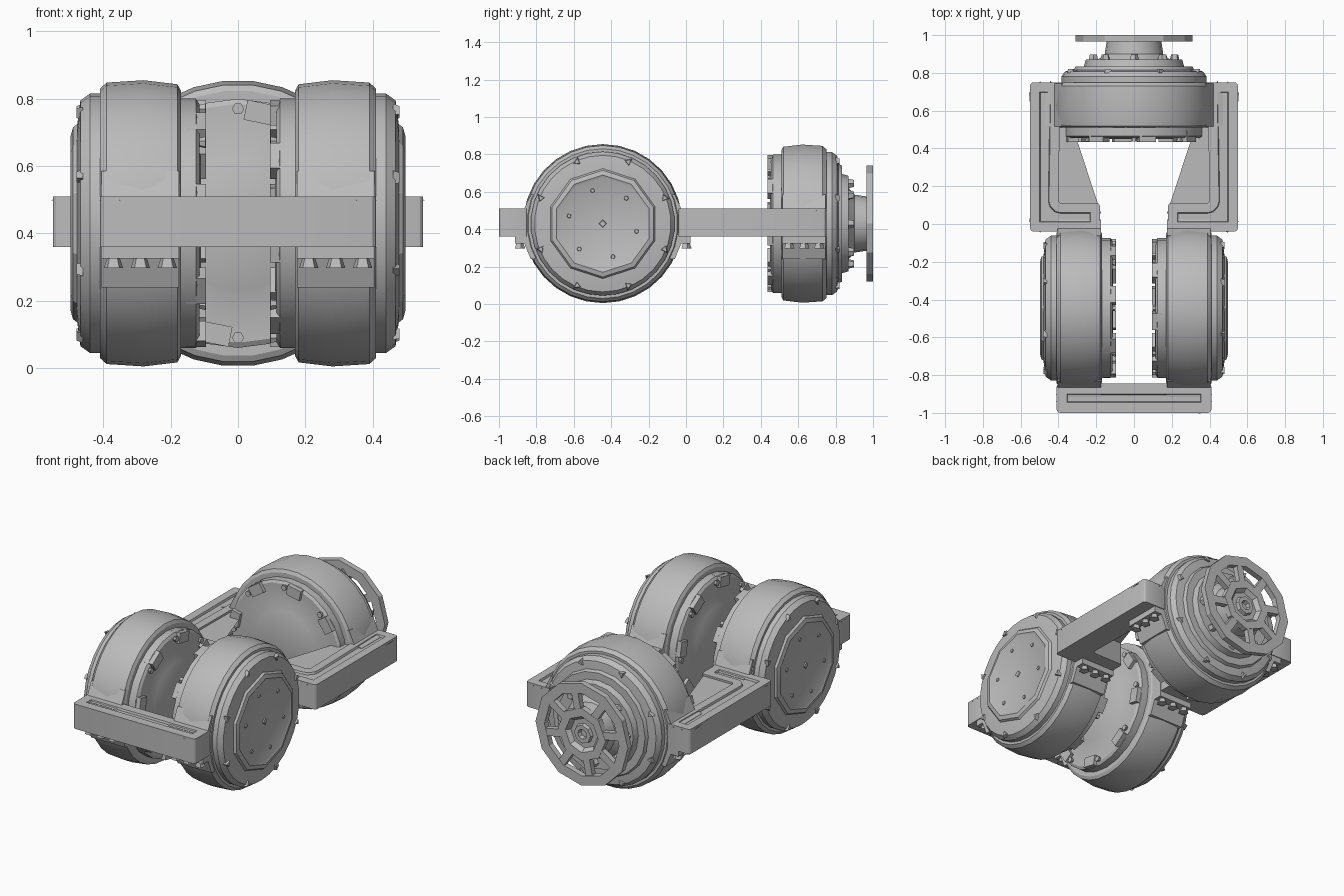
import bpy, bmesh
from math import cos, sin, pi, radians
from mathutils import Matrix, Vector

cube = bpy.data.objects.get("Cube")
if cube:
    bpy.data.objects.remove(cube, do_unlink=True)

grey = bpy.data.materials.new("machine_grey")
grey.use_nodes = True
GREY = (0.5, 0.5, 0.5, 1)
grey.diffuse_color = GREY
grey.node_tree.nodes["Principled BSDF"].inputs["Base Color"].default_value = GREY

Z = Vector((0, 0, 1))


def finish(bm, name, matrix):
    """Turn a bmesh into a named, shaded object."""
    bmesh.ops.remove_doubles(bm, verts=bm.verts, dist=0.0001)
    bm.transform(matrix)
    bmesh.ops.recalc_face_normals(bm, faces=bm.faces)
    mesh = bpy.data.meshes.new(name)
    bm.to_mesh(mesh)
    bm.free()
    mesh.materials.append(grey)
    ob = bpy.data.objects.new(name, mesh)
    bpy.context.collection.objects.link(ob)
    bpy.ops.object.select_all(action="DESELECT")
    ob.select_set(True)
    bpy.context.view_layer.objects.active = ob
    bpy.ops.object.shade_smooth_by_angle(angle=radians(28))
    return ob


def lathe(name, profile, segs, matrix):
    """Revolve (axial, radius) points about local z."""
    bm = bmesh.new()
    rings = [[bm.verts.new((r * cos(2 * pi * i / segs), r * sin(2 * pi * i / segs), a))
              for i in range(segs)] for a, r in profile]
    for lo, hi in zip(rings, rings[1:]):
        for i in range(segs):
            j = (i + 1) % segs
            bm.faces.new((lo[i], lo[j], hi[j], hi[i]))
    return finish(bm, name, matrix)


def prism(name, outline, height, matrix, round_by=0, groove=0):
    """Extrude an outline, round its corners, sink a channel in its top."""
    bm = bmesh.new()
    base = bm.faces.new([bm.verts.new((x, y, 0)) for x, y in outline])
    ext = bmesh.ops.extrude_face_region(bm, geom=[base])["geom"]
    bmesh.ops.translate(bm, vec=(0, 0, height),
                        verts=[g for g in ext if isinstance(g, bmesh.types.BMVert)])
    bmesh.ops.recalc_face_normals(bm, faces=bm.faces)
    if round_by:
        upright = [e for e in bm.edges if abs(e.verts[0].co.z - e.verts[1].co.z) > height / 2]
        bmesh.ops.bevel(bm, geom=upright, offset=round_by, segments=3, profile=0.5, affect="EDGES")
    if groove:
        bm.normal_update()
        top = [f for f in bm.faces if f.normal.z > 0.9]
        bmesh.ops.inset_region(bm, faces=top, thickness=groove, use_even_offset=True)
        bmesh.ops.inset_region(bm, faces=top, thickness=0.004, depth=-0.012, use_even_offset=True)
    return finish(bm, name, matrix)


def studs(name, count, ring, axial, radius, height, sides, matrix, turn=0.0):
    """Ring of small stubby bolts standing along local z."""
    bm = bmesh.new()
    for i in range(count):
        a = turn + 2 * pi * i / count
        place = Matrix.Translation((ring * cos(a), ring * sin(a), axial))
        bmesh.ops.create_cone(bm, cap_ends=True, segments=sides, radius1=radius,
                              radius2=radius * 0.7, depth=height,
                              matrix=place @ Matrix.Rotation(a, 4, "Z"))
    return finish(bm, name, matrix)


def teeth(name, count, ring, axial, size, matrix):
    """Ring of blocks; size is (radial, tangent, axial)."""
    bm = bmesh.new()
    for i in range(count):
        m = (Matrix.Rotation(2 * pi * i / count + 0.2, 4, "Z")
             @ Matrix.Translation((ring, 0, axial)) @ Matrix.Diagonal((*size, 1)))
        bmesh.ops.create_cube(bm, size=1, matrix=m)
    return finish(bm, name, matrix)


def drum(name, matrix):
    """Parts shared by every drum; local z points outward, 0 is mid-band."""
    lathe(name + "_band", [(-0.12, 0), (-0.12, 0.395), (-0.11, 0.413), (-0.01, 0.425),
                           (0.1, 0.418), (0.12, 0.4), (0.12, 0.385), (0.15, 0.385),
                           (0.178, 0.365), (0.188, 0.29), (0.188, 0)], 30, matrix)
    lathe(name + "_inner_plate", [(-0.11, 0.37), (-0.165, 0.37), (-0.175, 0.355),
                                  (-0.175, 0.21), (-0.18, 0.2), (-0.18, 0)], 24, matrix)
    teeth(name + "_inner_lugs", 8, 0.335, -0.165, (0.06, 0.09, 0.06), matrix)
    studs(name + "_inner_bolts", 8, 0.34, -0.183, 0.018, 0.02, 6, matrix)
    studs(name + "_rim_bolts", 8, 0.358, 0.18, 0.025, 0.02, 3, matrix, pi / 8)


def saddle(name, centre, out):
    """Wedge that joins a frame end to the drum, with bolts below."""
    out = Vector(out)
    side = out.cross(Z)
    m = Matrix((out, Z, side)).transposed().to_4x4()
    m.translation = Vector(centre) - side * 0.115
    prism(name, [(0.36, -0.19), (0.385, -0.19), (0.42, -0.105), (0.47, -0.105), (0.47, 0.07),
                 (0.42, 0.08), (0.385, 0.155), (0.36, 0.155)], 0.23, m)
    bm = bmesh.new()
    for step in (-0.08, 0, 0.08):
        at = Vector(centre) + out * 0.445 + side * step - Z * 0.115
        bmesh.ops.create_cone(bm, cap_ends=True, segments=5, radius1=0.03, radius2=0.018,
                              depth=0.035, matrix=Matrix.Translation(at))
    finish(bm, name + "_bolts", Matrix())


MID = 0.43
Y_FRONT, Y_REAR = -0.445, 0.63

# Paired front drums, saddles and rear frame arms
for side, s in (("left", 1), ("right", -1)):
    m = Matrix.Translation((0.29 * s, Y_FRONT, MID)) @ Matrix.Rotation(s * pi / 2, 4, "Y")
    name = side + "_drum"
    drum(name, m)
    lathe(name + "_cap", [(0.18, 0.3), (0.2, 0.285), (0.207, 0.26), (0.2, 0.245), (0.2, 0)], 10, m)
    studs(name + "_cap_dots", 6, 0.185, 0.2, 0.014, 0.012, 8, m, 0.3)
    studs(name + "_cap_centre", 1, 0, 0.2, 0.025, 0.012, 4, m)
    for end, d in (("front", -1), ("rear", 1)):
        saddle(side + "_" + end + "_saddle", (0.29 * s, Y_FRONT, MID), (0, d, 0))
    saddle(side + "_rear_drum_saddle", (0, Y_REAR, MID), (s, 0, 0))
    outline = [(0.18, -0.04), (0.55, -0.04), (0.55, 0.75), (0.39, 0.75), (0.4, 0.11), (0.18, 0.11)]
    prism(side + "_frame_arm", [(x * s, y) for x, y in outline], 0.15,
          Matrix.Translation((0, 0, 0.36)), 0.018, 0.05)

# Front crossbar
prism("front_crossbar", [(-0.41, -1), (0.41, -1), (0.41, -0.845), (-0.41, -0.845)], 0.15,
      Matrix.Translation((0, 0, 0.36)), 0.02, 0.055)

# Rear drum with stepped hub and neck
m = Matrix.Translation((0, Y_REAR, MID)) @ Matrix.Rotation(-pi / 2, 4, "X")
drum("rear_drum", m)
lathe("rear_hub", [(0.18, 0.32), (0.205, 0.31), (0.205, 0.265), (0.24, 0.255), (0.24, 0.19),
                   (0.27, 0.155), (0.335, 0.145), (0.335, 0)], 20, m)
studs("rear_hub_bolts", 8, 0.215, 0.25, 0.028, 0.035, 5, m)

# Spoked flange
lathe("flange_rim", [(0.335, 0.25), (0.335, 0.31), (0.37, 0.31), (0.37, 0.25), (0.335, 0.25)], 12, m)
lathe("flange_hub", [(0.335, 0.16), (0.37, 0.16), (0.37, 0.11), (0.345, 0.09), (0.345, 0.06),
                     (0.365, 0.055), (0.365, 0.03), (0.34, 0.025), (0.34, 0)], 8, m)
teeth("flange_spokes", 8, 0.21, 0.352, (0.14, 0.045, 0.033), m)
